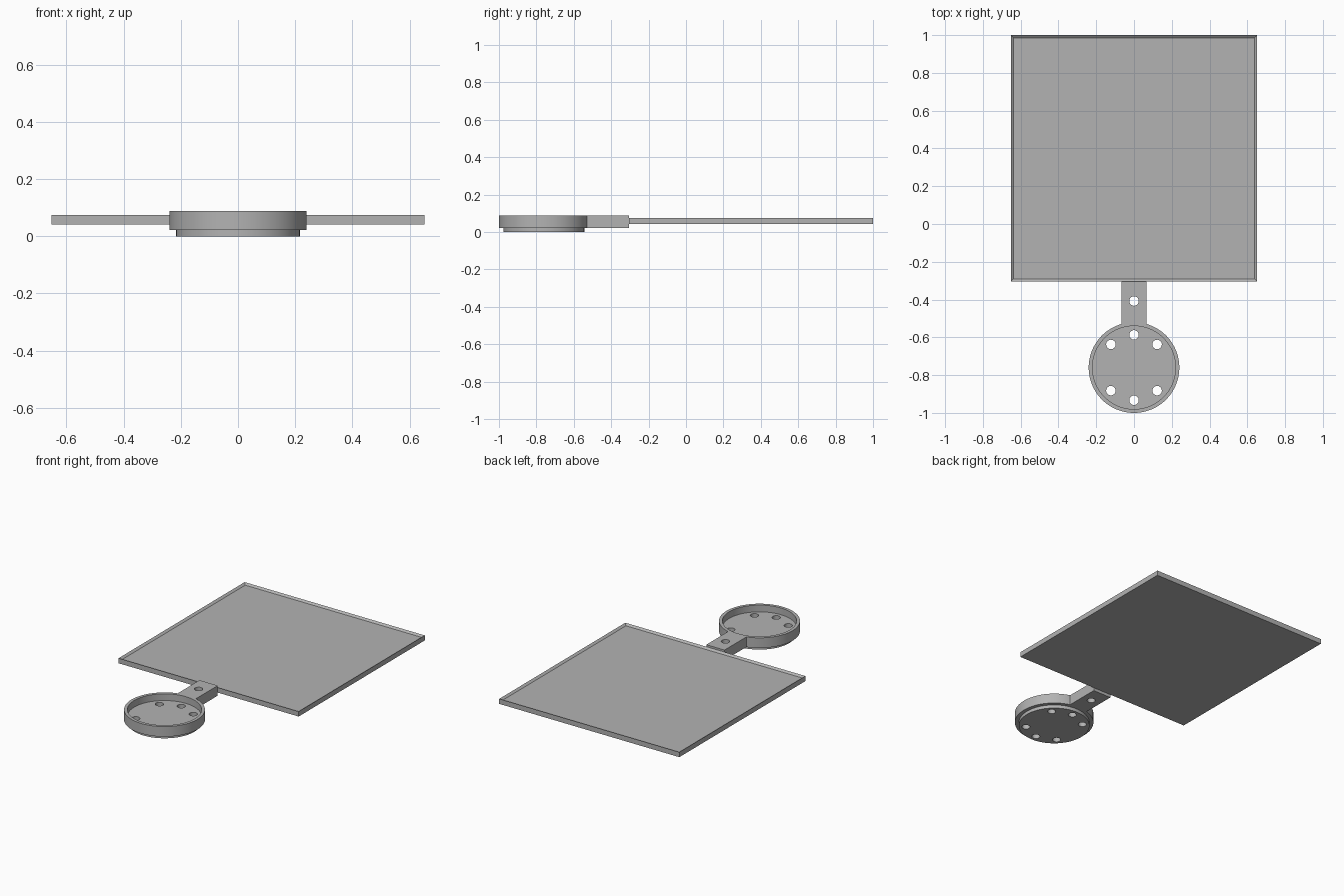
import bpy, bmesh, math
from mathutils import Matrix, Vector

if "Cube" in bpy.data.objects:
    bpy.data.objects.remove(bpy.data.objects["Cube"])

grey = bpy.data.materials.new("plain grey")
grey.use_nodes = True
grey.diffuse_color = (0.45, 0.45, 0.45, 1)
grey.node_tree.nodes["Principled BSDF"].inputs["Base Color"].default_value = grey.diffuse_color

CUP_Y = -0.76       # centre of the round cup
HANDLE_HOLE_Y = -0.408
HOLE_R = 0.025


def finish(name, bm):
    bmesh.ops.recalc_face_normals(bm, faces=bm.faces)
    mesh = bpy.data.meshes.new(name)
    bm.to_mesh(mesh)
    bm.free()
    mesh.materials.append(grey)
    obj = bpy.data.objects.new(name, mesh)
    bpy.context.collection.objects.link(obj)
    return obj


def box(bm, x0, x1, y0, y1, z0, z1):
    size = Matrix.Diagonal((x1 - x0, y1 - y0, z1 - z0, 1))
    middle = Matrix.Translation(((x0 + x1) / 2, (y0 + y1) / 2, (z0 + z1) / 2))
    bmesh.ops.create_cube(bm, size=1, matrix=middle @ size)


def drill(obj, points):
    """Cut vertical round holes through obj at the given points."""
    bm = bmesh.new()
    for x, y in points:
        bmesh.ops.create_cone(bm, cap_ends=True, segments=32, radius1=HOLE_R,
                              radius2=HOLE_R, depth=0.4,
                              matrix=Matrix.Translation((x, y, 0.05)))
    cutter = finish(obj.name + "_hole_cutter", bm)
    mod = obj.modifiers.new("holes", 'BOOLEAN')
    mod.operation = 'DIFFERENCE'
    mod.solver = 'EXACT'
    mod.object = cutter
    bpy.ops.object.select_all(action='DESELECT')
    obj.select_set(True)
    bpy.context.view_layer.objects.active = obj
    bpy.ops.object.modifier_apply(modifier=mod.name)
    bpy.data.objects.remove(cutter)
    bpy.ops.object.shade_smooth_by_angle(angle=math.radians(30))


# Square tray with a thin raised rim
bm = bmesh.new()
box(bm, -0.652, 0.652, -0.304, 1.0, 0.042, 0.075)
bm.normal_update()
top = [f for f in bm.faces if f.normal.z > 0.9]
bmesh.ops.inset_region(bm, faces=top, thickness=0.02)
bmesh.ops.translate(bm, verts=top[0].verts, vec=(0, 0, -0.011))
finish("tray", bm)

# Round cup with a stepped foot, turned from its half section
section = [(0, 0), (0.216, 0), (0.216, 0.022), (0.24, 0.022),
           (0.24, 0.088), (0.22, 0.088), (0.22, 0.044), (0, 0.044)]
bm = bmesh.new()
verts = [bm.verts.new((r, CUP_Y, z)) for r, z in section]
edges = [bm.edges.new(pair) for pair in zip(verts, verts[1:])]
bmesh.ops.spin(bm, geom=verts + edges, cent=(0, CUP_Y, 0), axis=(0, 0, 1),
               angle=math.tau, steps=96, use_merge=True)
bmesh.ops.remove_doubles(bm, verts=bm.verts, dist=0.0001)
cup = finish("cup", bm)

# Six floor holes, with none at the two sides
angles = [math.radians(a) for a in (45, 90, 135, 225, 270, 315)]
drill(cup, [(0.173 * math.cos(a), CUP_Y + 0.173 * math.sin(a)) for a in angles])

# Short arm joining the cup to the tray
bm = bmesh.new()
box(bm, -0.066, 0.066, -0.53, -0.304, 0.022, 0.088)
arm = finish("connecting_arm", bm)
drill(arm, [(0, HANDLE_HOLE_Y)])
